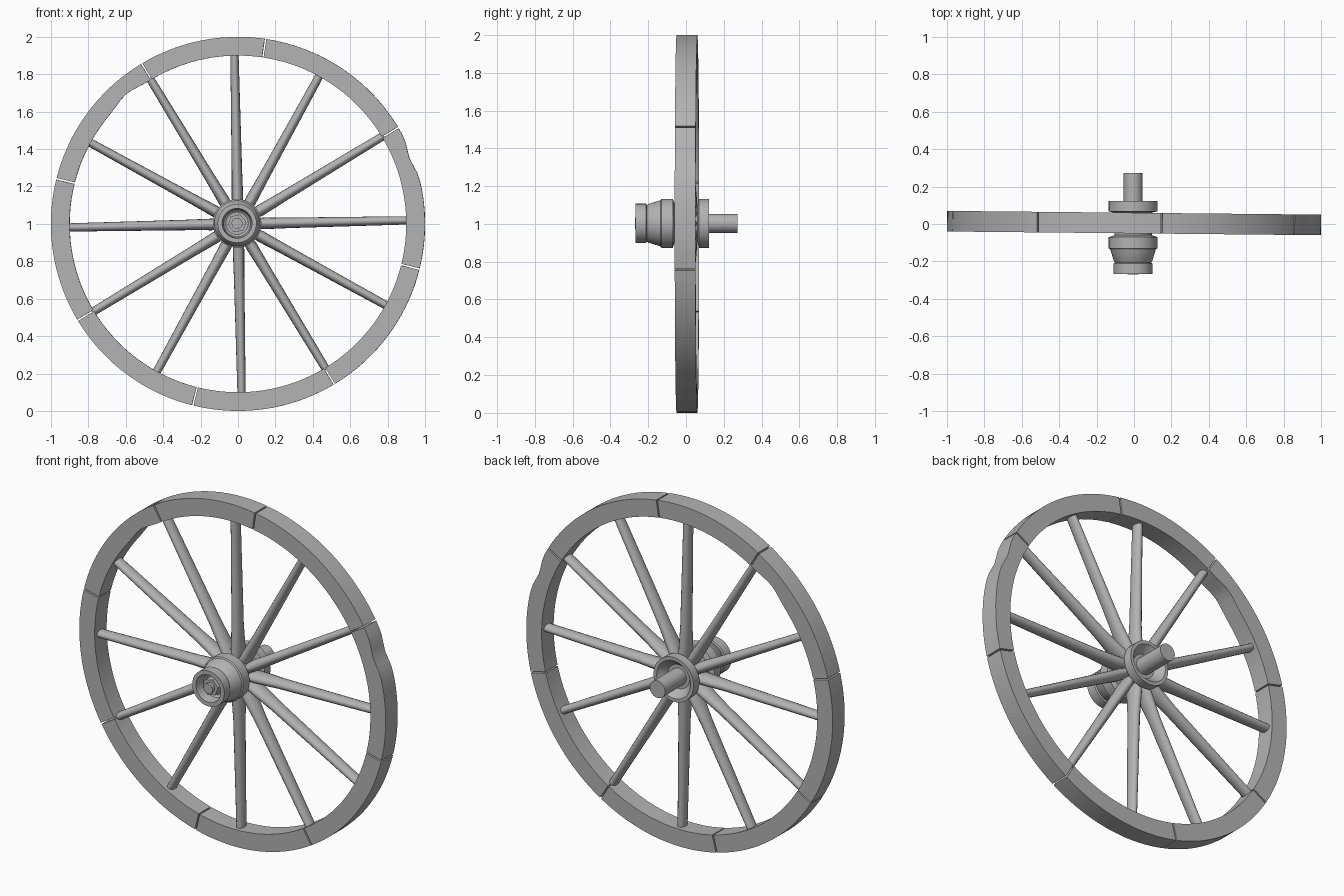
import bpy, bmesh, math
from mathutils import Matrix, Vector

cube = bpy.data.objects.get("Cube")
if cube:
    bpy.data.objects.remove(cube, do_unlink=True)

grey = bpy.data.materials.new("weathered grey")
grey.use_nodes = True
grey.diffuse_color = (0.45, 0.45, 0.45, 1)
grey.node_tree.nodes["Principled BSDF"].inputs["Base Color"].default_value = (0.45, 0.45, 0.45, 1)

# The wheel plane leans slightly about the vertical axis
WHEEL = Matrix.Translation((0, 0.005, 1)) @ Matrix.Rotation(-0.01, 4, 'Z')
HUB = Matrix.Translation((-0.005, 0, 1.003))


def finish(name, bm, matrix, angle=35):
    bmesh.ops.recalc_face_normals(bm, faces=bm.faces)
    mesh = bpy.data.meshes.new(name)
    bm.to_mesh(mesh)
    bm.free()
    mesh.materials.append(grey)
    obj = bpy.data.objects.new(name, mesh)
    bpy.context.collection.objects.link(obj)
    obj.matrix_world = matrix
    bpy.ops.object.select_all(action='DESELECT')
    obj.select_set(True)
    bpy.context.view_layer.objects.active = obj
    bpy.ops.object.shade_smooth_by_angle(angle=math.radians(angle))
    return obj


def loft(name, rings, matrix, caps=True):
    """Join closed rings of points into a tube."""
    bm = bmesh.new()
    loops = [[bm.verts.new(p) for p in ring] for ring in rings]
    n = len(loops[0])
    for a, b in zip(loops, loops[1:]):
        for i in range(n):
            j = (i + 1) % n
            bm.faces.new((a[i], a[j], b[j], b[i]))
    if caps:
        bm.faces.new(loops[0])
        bm.faces.new(loops[-1])
    return finish(name, bm, matrix)


def lathe(name, profile, sides=40, matrix=HUB, start=0):
    """Turn (radius, y) points round the axle."""
    rings = []
    for r, y in profile:
        angles = [start + math.tau * i / sides for i in range(sides)]
        rings.append([(r * math.cos(a), y, r * math.sin(a)) for a in angles])
    return loft(name, rings, matrix)


def bump(angle, centre, width):
    return math.exp(-((angle - centre) / width) ** 2)


# Rim: eight curved segments with thin open joints, and two worn spots
joints = [31, 81.5, 121, 166, 211, 256, 301, 346]
gap = 0.25
for k, first in enumerate(joints):
    last = joints[(k + 1) % len(joints)]
    if last < first:
        last += 360
    steps = round((last - first) / 2.5)
    rings = []
    for i in range(steps + 1):
        deg = first + gap + (last - first - 2 * gap) * i / steps
        a = math.radians(deg)
        outer = 1 - 0.018 * bump(deg % 360, 21, 4)
        inner = 0.9 + 0.016 * bump(deg % 360, 131, 5)
        ring = [(inner, -0.055), (outer, -0.055), (outer, 0.055), (inner, 0.055)]
        rings.append([(r * math.cos(a), y, r * math.sin(a)) for r, y in ring])
    loft(f"rim_segment_{k + 1}", rings, WHEEL)

# Spokes: oval rods, deeper than wide, flaring into the hub
spoke_sections = [(0.08, 0.026, 0.055), (0.14, 0.031, 0.052),
                  (0.28, 0.028, 0.04), (0.91, 0.022, 0.034)]
for k in range(12):
    turn = Matrix.Rotation(-math.radians(30 * k + 1.2), 4, 'Y')
    rings = []
    for x, wide, deep in spoke_sections:
        angles = [math.tau * i / 16 for i in range(16)]
        rings.append([(x, deep * math.cos(a), wide * math.sin(a)) for a in angles])
    loft(f"spoke_{k + 1}", rings, WHEEL @ turn)

# Hub: front barrel with hollow cap, core between the spokes, dished back collar
lathe("hub_front", [(0.06, -0.2), (0.072, -0.21), (0.08, -0.268), (0.104, -0.268),
                    (0.104, -0.212), (0.096, -0.207), (0.102, -0.2), (0.122, -0.135),
                    (0.13, -0.13), (0.13, -0.07), (0.1, -0.06)])
lathe("hub_core", [(0.1, -0.07), (0.1, 0.075)])
lathe("hub_back_collar", [(0.1, 0.06), (0.13, 0.068), (0.13, 0.122),
                          (0.11, 0.122), (0.07, 0.075)])

# Axle with its end nut in the cap
lathe("axle", [(0.05, -0.05), (0.05, 0.272)], sides=24)
lathe("axle_nut", [(0.05, -0.19), (0.05, -0.25)], sides=6, start=0.2)
lathe("axle_tip", [(0.03, -0.24), (0.03, -0.27)], sides=12)
